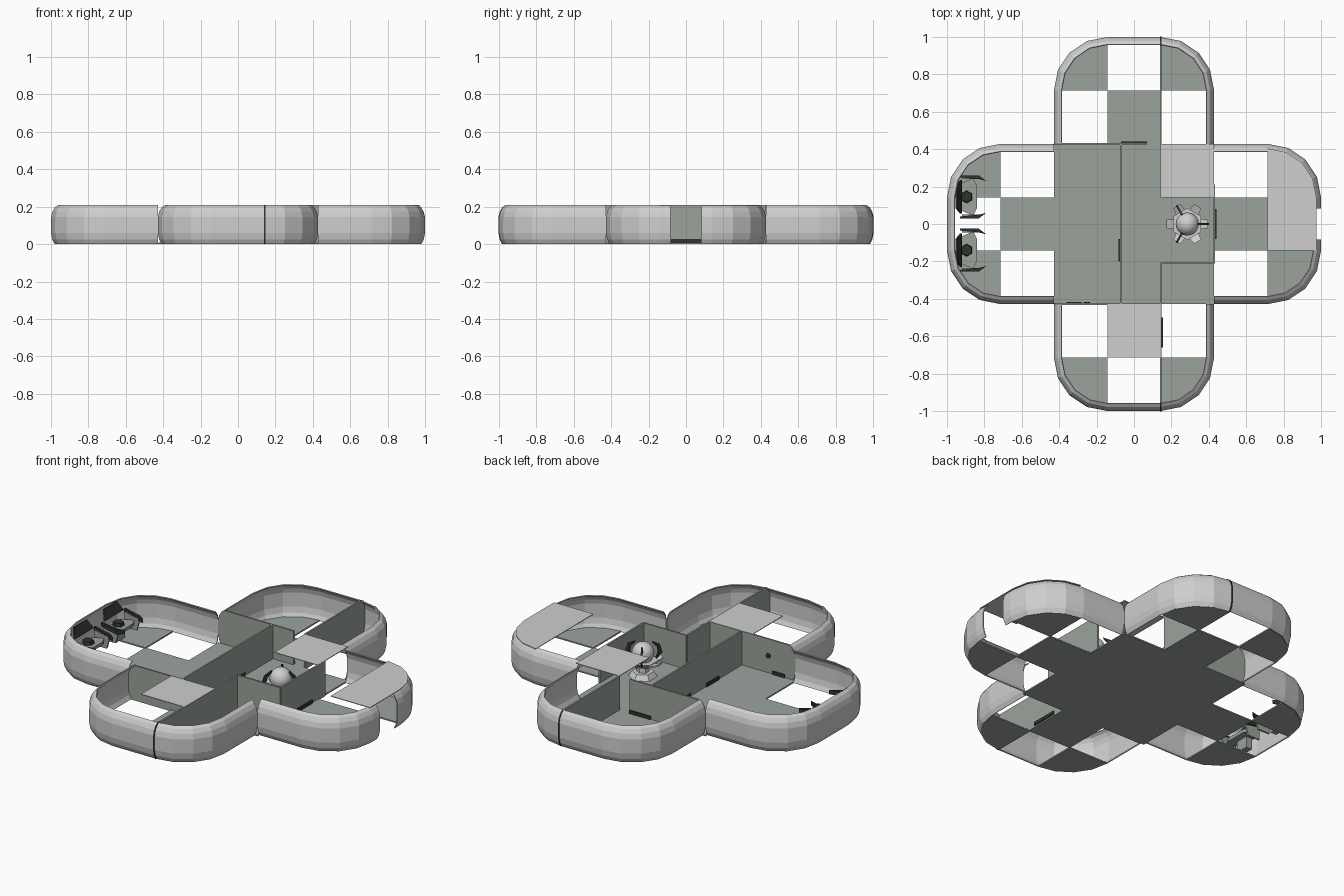
import bpy, bmesh, math
from mathutils import Matrix, Vector

if "Cube" in bpy.data.objects:
    bpy.data.objects.remove(bpy.data.objects["Cube"])

U = 2 / 7            # floor tile size
H = 0.21             # wall height


def mat(name, c):
    m = bpy.data.materials.new(name)
    m.diffuse_color = (*c, 1)
    m.use_nodes = True
    m.node_tree.nodes["Principled BSDF"].inputs["Base Color"].default_value = m.diffuse_color
    return m


SHELL = mat("light grey shell", (0.62, 0.62, 0.62))
GREEN = mat("grey green panel", (0.33, 0.37, 0.335))
DARK = mat("charcoal trim", (0.03, 0.033, 0.03))


def finish(name, bm, m):
    bmesh.ops.recalc_face_normals(bm, faces=bm.faces)
    me = bpy.data.meshes.new(name)
    bm.to_mesh(me)
    bm.free()
    me.materials.append(m)
    ob = bpy.data.objects.new(name, me)
    bpy.context.collection.objects.link(ob)
    return ob


def prism(bm, pts, vec):
    """Solid made by extruding the closed outline pts along vec."""
    f = bm.faces.new([bm.verts.new(p) for p in pts])
    r = bmesh.ops.extrude_face_region(bm, geom=[f])
    bmesh.ops.translate(bm, vec=vec, verts=[v for v in r["geom"] if isinstance(v, bmesh.types.BMVert)])


def box(bm, lo, hi):
    prism(bm, [(lo[0], lo[1], lo[2]), (hi[0], lo[1], lo[2]), (hi[0], hi[1], lo[2]), (lo[0], hi[1], lo[2])],
          (0, 0, hi[2] - lo[2]))


# Outer wall profile: inward offset, height
PROFILE = [(0.02, 0.0), (0.007, 0.025), (0, 0.06), (0, 0.145), (0.008, 0.175), (0.022, 0.198), (0.04, H)]


def corner(sy):
    """Rounded lobe corner as (point, outward normal), going towards the tip."""
    out = []
    for k in range(5):
        a = math.radians(22.5 * k)
        n = Vector((math.sin(a), sy * math.cos(a), 0))
        out.append((Vector((2.5 * U, sy * U / 2, 0)) + n * U, n))
    return out


def wall(name, path, turn):
    bm = bmesh.new()
    rows = [[bm.verts.new(p - n * d + Vector((0, 0, z))) for d, z in PROFILE] for p, n in path]
    for a, b in zip(rows, rows[1:]):
        for i in range(len(PROFILE) - 1):
            bm.faces.new((a[i], b[i], b[i + 1], a[i + 1]))
    bm.transform(Matrix.Rotation(turn * math.pi / 2, 4, 'Z'))
    ob = finish(name, bm, SHELL)
    s = ob.modifiers.new("thickness", 'SOLIDIFY')
    s.thickness = 0.006
    s.offset = -1


# Four rounded lobe walls; the right one is split by a doorway
X = Vector((1, 0, 0))
half = {s: [(Vector((1.5 * U, s * 1.5 * U, 0)), Vector((0, s, 0)))] + corner(s) for s in (-1, 1)}
for turn, side in enumerate(("right", "back", "left", "front")):
    if side == "right":
        for s, end in ((-1, "near"), (1, "far")):
            wall(f"right_lobe_wall_{end}", half[s] + [(Vector((1, s * 0.083, 0)), X)], turn)
    else:
        wall(f"{side}_lobe_wall", half[-1] + half[1][::-1], turn)


def tile(bm, i, j, z, t):
    """One grid tile, rounded off where it is an outer lobe corner."""
    e = 0.5 * U
    lim = 0.975
    c = Vector((i * U, j * U, z))
    cl = lambda v: max(-lim, min(lim, v))
    if abs(i) + abs(j) == 4 and 3 in (abs(i), abs(j)):
        sx, sy = (1 if i > 0 else -1), (1 if j > 0 else -1)
        hub = c - Vector((sx * e, sy * e, 0))
        pts = [hub]
        for k in range(5):
            a = math.radians(22.5 * k)
            pts.append(hub + Vector((sx * math.cos(a), sy * math.sin(a), 0)) * (U - 0.025))
    else:
        pts = [Vector((cl(c.x + a * e), cl(c.y + b * e), z)) for a, b in ((-1, -1), (1, -1), (1, 1), (-1, 1))]
    prism(bm, pts, (0, 0, t))


# Chequered floor: solid centre, alternate tiles in the lobes
bm = bmesh.new()
for i in range(-3, 4):
    for j in range(-3, 4):
        centre = abs(i) <= 1 and abs(j) <= 1
        lobe = (abs(i) <= 1) != (abs(j) <= 1)
        if centre or (lobe and (i + j) % 2 == 0):
            tile(bm, i, j, 0.0, 0.008)
finish("floor_tiles", bm, GREEN)

# Ceiling tiles
bm = bmesh.new()
for i, j in ((1, 1), (3, 0), (3, 1), (0, -2)):
    tile(bm, i, j, H - 0.004, 0.004)
finish("ceiling_tiles", bm, SHELL)


def partition(name, a, b, round_a=False, round_b=False, m=GREEN):
    """Thin upright panel from a to b; rounded ends follow the wall profile."""
    a, b = Vector((*a, 0)), Vector((*b, 0))
    d = (b - a).normalized()
    side = Vector((-d.y, d.x, 0)) * 0.01
    pa = [a + d * (o if round_a else 0) + Vector((0, 0, z)) for o, z in PROFILE]
    pb = [b - d * (o if round_b else 0) + Vector((0, 0, z)) for o, z in PROFILE]
    bm = bmesh.new()
    prism(bm, [p - side / 2 for p in pa + pb[::-1]], side)
    finish(name, bm, m)


E, Q = 1.5 * U, U / 2
partition("cockpit_back_partition", (-E, E), (0.07, E), True)
partition("cockpit_front_partition", (-E, -E), (Q, -E), True)
partition("centre_partition", (-0.07, -E), (-0.07, E))
partition("back_lobe_partition", (Q, E), (Q, 0.995), False, True)
partition("front_lobe_partition", (Q, -0.995), (Q, -0.21), True)
partition("core_room_front_panel", (Q, -0.21), (E, -0.21))
partition("core_room_right_panel", (E, -0.21), (E, 0.21))

# Dark seams where the partitions meet the outer shell
for s, side in ((1, "back"), (-1, "front")):
    bm = bmesh.new()
    outer = [(Q - 0.004, s * (1.003 - o), z) for o, z in PROFILE]
    inner = [(Q - 0.004, s * (0.985 - o), z) for o, z in PROFILE]
    prism(bm, outer + inner[::-1], (0.008, 0, 0))
    finish(f"{side}_shell_seam", bm, DARK)

# Dark skirting vents at the foot of the partitions
bm = bmesh.new()
for lo, hi in (((E, -0.08), (E + 0.012, 0.08)), ((-0.07, E), (0.07, E + 0.012)),
               ((-0.36, -E), (-0.28, -E + 0.012)), ((-0.075, 0.06), (-0.063, 0.16)),
               ((-0.082, -0.2), (-0.07, -0.08)), ((Q, -0.66), (Q + 0.012, -0.5))):
    box(bm, (*lo, 0.008), (*hi, 0.028))
finish("skirting_vents", bm, DARK)

# Hexagonal wall control on the cockpit partition
bm = bmesh.new()
prism(bm, [(-0.25 + 0.016 * math.cos(k * math.pi / 3), -E + 0.005, 0.11 + 0.016 * math.sin(k * math.pi / 3))
           for k in range(6)], (0, 0.006, 0))
finish("wall_control", bm, DARK)

# Power core: stepped base, petals, sphere and three claws
CORE = Vector((0.285, 0, 0))
bm = bmesh.new()
for r1, r2, z, h in ((0.08, 0.06, 0.008, 0.03), (0.035, 0.035, 0.035, 0.07), (0.05, 0.085, 0.08, 0.025)):
    bmesh.ops.create_cone(bm, cap_ends=True, segments=6, radius1=r1, radius2=r2, depth=h,
                          matrix=Matrix.Translation(CORE + Vector((0, 0, z + h / 2))))
for k in range(6):
    a = k * math.pi / 3
    pt = lambda r, w, z: CORE + Matrix.Rotation(a, 3, 'Z') @ Vector((r, w, z))
    prism(bm, [pt(0.05, -0.03, 0.075), pt(0.11, -0.022, 0.1), pt(0.11, 0.022, 0.1), pt(0.05, 0.03, 0.075)],
          (0, 0, 0.008))
finish("core_base", bm, SHELL)
bm = bmesh.new()
bmesh.ops.create_uvsphere(bm, u_segments=20, v_segments=12, radius=0.062,
                          matrix=Matrix.Translation(CORE + Vector((0, 0, 0.148))))
for f in bm.faces:
    f.smooth = True
finish("core_sphere", bm, SHELL)
bm = bmesh.new()
for k in range(3):
    a = k * math.tau / 3
    R = Matrix.Rotation(a, 3, 'Z')
    prof = [(0.07, 0.09), (0.115, 0.13), (0.1, 0.18), (0.055, 0.205), (0.06, 0.19), (0.085, 0.165), (0.09, 0.135)]
    prism(bm, [CORE + R @ Vector((r, -0.005, z)) for r, z in prof], R @ Vector((0, 0.01, 0)))
finish("core_claws", bm, DARK)

# Two pilot consoles in the left lobe
for y0, side in ((0.145, "back"), (-0.14, "front")):
    bm = bmesh.new()
    prism(bm, [(-0.93, y0 - 0.07, 0.075), (-0.93, y0 + 0.07, 0.075), (-0.86, y0 + 0.1, 0.075),
               (-0.84, y0 + 0.06, 0.075), (-0.84, y0 - 0.06, 0.075), (-0.86, y0 - 0.1, 0.075)], (0, 0, 0.02))
    box(bm, (-0.92, y0 - 0.04, 0.008), (-0.88, y0 + 0.04, 0.075))
    for s in (-1, 1):
        prism(bm, [(-0.92, y0 + s * 0.095, 0.04), (-0.84, y0 + s * 0.095, 0.04),
                   (-0.82, y0 + s * 0.095, 0.11), (-0.92, y0 + s * 0.095, 0.13)], (0, s * 0.01, 0))
    finish(f"{side}_console_body", bm, GREEN)
    bm = bmesh.new()
    prism(bm, [(-0.93, y0 - 0.09, 0.14), (-0.93, y0 + 0.09, 0.14), (-0.955, y0 + 0.06, 0.195),
               (-0.955, y0 - 0.06, 0.195)], (0.01, 0, 0.005))
    bmesh.ops.create_cone(bm, cap_ends=True, segments=6, radius1=0.034, radius2=0.03, depth=0.02,
                          matrix=Matrix.Translation((-0.895, y0, 0.105)))
    for s in (-1, 1):
        prism(bm, [(-0.93, y0 + s * 0.105, 0.12), (-0.83, y0 + s * 0.095, 0.1),
                   (-0.79, y0 + s * 0.085, 0.1), (-0.83, y0 + s * 0.115, 0.1),
                   (-0.93, y0 + s * 0.115, 0.12)], (0, 0, 0.025))
    finish(f"{side}_console_trim", bm, DARK)
